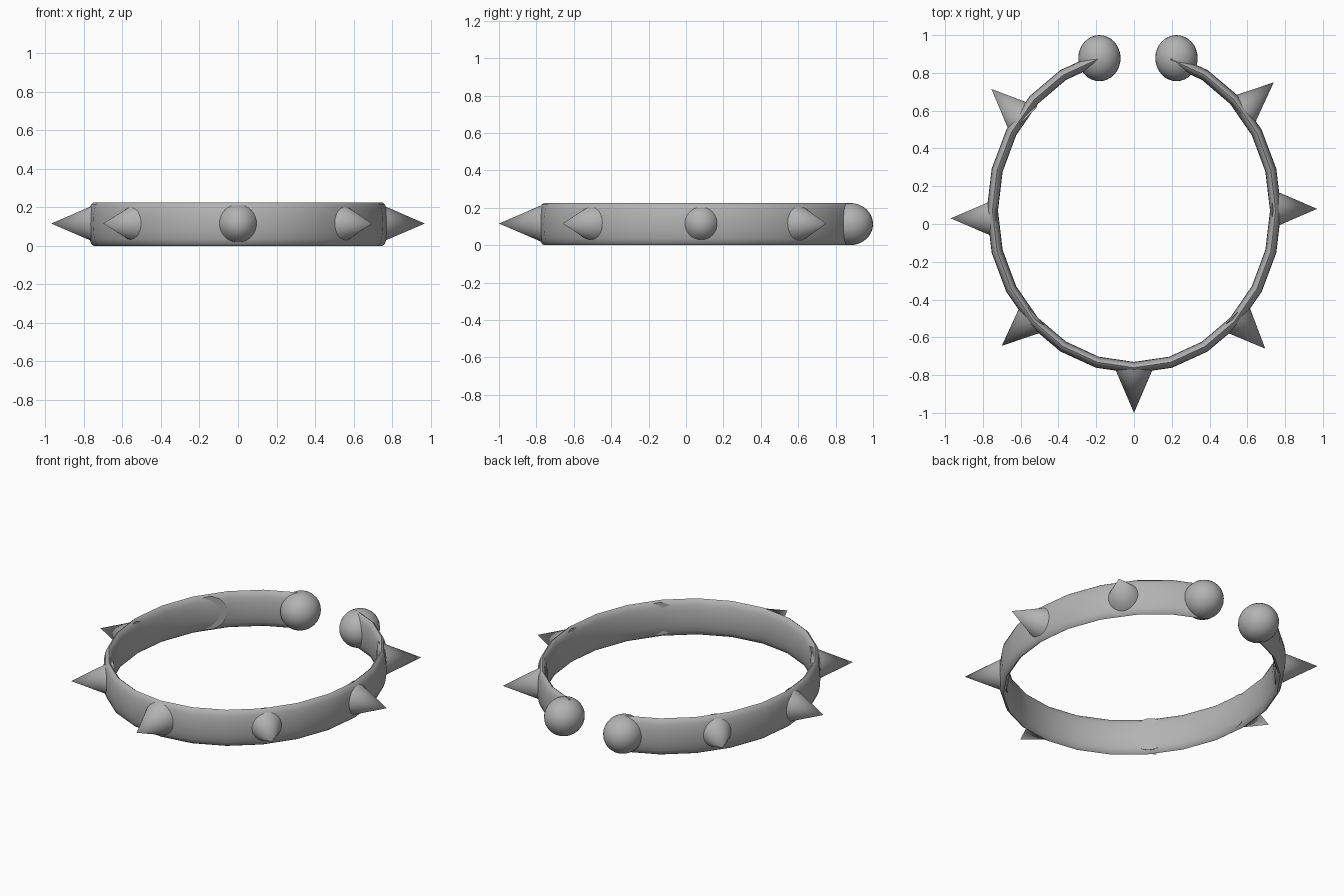
import bpy, bmesh, math
from mathutils import Vector

if "Cube" in bpy.data.objects:
    bpy.data.objects.remove(bpy.data.objects["Cube"], do_unlink=True)

grey = bpy.data.materials.new("steel grey")
grey.use_nodes = True
colour = (0.45, 0.45, 0.45, 1)
grey.diffuse_color = colour
grey.node_tree.nodes["Principled BSDF"].inputs["Base Color"].default_value = colour

MID_Z = 0.1125


def finish(ob, name, angle):
    ob.name = name
    ob.data.materials.clear()
    ob.data.materials.append(grey)
    bpy.ops.object.select_all(action='DESELECT')
    ob.select_set(True)
    bpy.context.view_layer.objects.active = ob
    bpy.ops.object.shade_smooth_by_angle(angle=math.radians(angle))


# Open oval band: a slim elliptical section swept around 24 steps, gap at the back
def make_band(steps=24, sides=16):
    bm = bmesh.new()
    rings = []
    for i in range(1, steps):
        a = math.pi / 2 + math.tau * i / steps
        ring = []
        for j in range(sides):
            b = math.tau * j / sides
            d = 0.03 * math.cos(b)
            ring.append(bm.verts.new(((0.75 + d) * math.cos(a),
                                      0.07 + (0.83 + d) * math.sin(a),
                                      MID_Z + MID_Z * math.sin(b))))
        rings.append(ring)
    for r, s in zip(rings, rings[1:]):
        for j in range(sides):
            k = (j + 1) % sides
            bm.faces.new((r[j], s[j], s[k], r[k]))
    bm.faces.new(rings[0])
    bm.faces.new(rings[-1])
    bmesh.ops.recalc_face_normals(bm, faces=bm.faces)
    mesh = bpy.data.meshes.new("band")
    bm.to_mesh(mesh)
    bm.free()
    ob = bpy.data.objects.new("band", mesh)
    bpy.context.collection.objects.link(ob)
    finish(ob, "band", 60)


make_band()

# Cone studs: tip position and outward heading in degrees
studs = {
    "front_spike": (0, -1.0, -90),
    "front_left_spike": (0.695, -0.66, -46),
    "left_spike": (0.97, 0.08, 0),
    "back_left_spike": (0.74, 0.75, 42),
    "back_right_spike": (-0.755, 0.715, 136),
    "right_spike": (-0.97, 0.03, 180),
    "front_right_spike": (-0.70, -0.645, 222),
}
LENGTH = 0.24
for name, (x, y, heading) in studs.items():
    h = math.radians(heading)
    out = Vector((math.cos(h), math.sin(h), 0))
    centre = Vector((x, y, MID_Z + 0.003)) - out * LENGTH / 2
    bpy.ops.mesh.primitive_cone_add(vertices=32, radius1=0.103, depth=LENGTH, location=centre)
    cone = bpy.context.object
    cone.rotation_euler = out.to_track_quat('Z', 'Y').to_euler()
    finish(cone, name, 40)

# Ball ends
for name, x in (("left_ball", 0.225), ("right_ball", -0.183)):
    bpy.ops.mesh.primitive_uv_sphere_add(segments=32, ring_count=16, location=(x, 0.878, MID_Z))
    ball = bpy.context.object
    ball.scale = (0.112, 0.122, MID_Z)
    finish(ball, name, 60)
